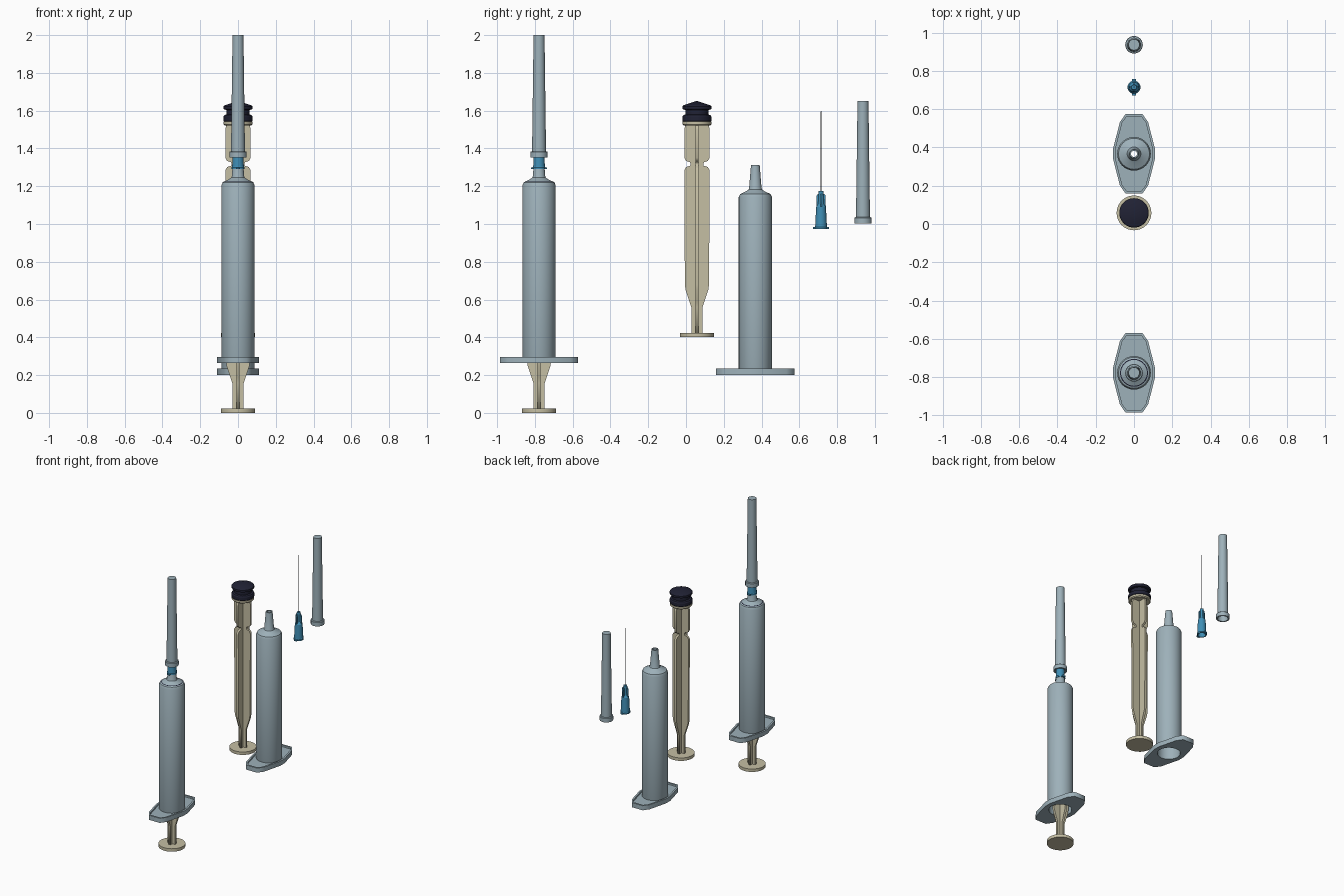
import bpy, bmesh
from math import cos, sin, pi, radians
from mathutils import Matrix

if "Cube" in bpy.data.objects:
    bpy.data.objects.remove(bpy.data.objects["Cube"])

SEG = 32


def material(name, rgb):
    m = bpy.data.materials.new(name)
    m.diffuse_color = (*rgb, 1)
    m.use_nodes = True
    m.node_tree.nodes["Principled BSDF"].inputs["Base Color"].default_value = m.diffuse_color
    return m


CLEAR = material("clear_plastic", (0.34, 0.44, 0.49))
BEIGE = material("plunger_plastic", (0.56, 0.52, 0.37))
RUBBER = material("black_rubber", (0.015, 0.016, 0.035))
BLUE = material("blue_plastic", (0.05, 0.27, 0.46))
STEEL = material("steel", (0.12, 0.12, 0.13))


def add(name, mesh, mat, y, smooth=False):
    mesh.materials.append(mat)
    ob = bpy.data.objects.new(name, mesh)
    bpy.context.collection.objects.link(ob)
    ob.location.y = y
    if smooth:
        bpy.ops.object.select_all(action='DESELECT')
        ob.select_set(True)
        bpy.context.view_layer.objects.active = ob
        bpy.ops.object.shade_smooth_by_angle(angle=radians(30))
    return ob


def lathe(name, profile, mat, y, seg=SEG):
    """Revolve a (radius, z) outline; the outline closes on itself."""
    bm = bmesh.new()
    rings = [[bm.verts.new((r * cos(2 * pi * i / seg), r * sin(2 * pi * i / seg), z))
              for i in range(seg)] for r, z in profile]
    for k, a in enumerate(rings):
        b = rings[(k + 1) % len(rings)]
        if profile[k][0] == 0 and profile[(k + 1) % len(rings)][0] == 0:
            continue
        for i in range(seg):
            j = (i + 1) % seg
            bm.faces.new((a[i], a[j], b[j], b[i]))
    bmesh.ops.remove_doubles(bm, verts=bm.verts, dist=1e-5)
    bmesh.ops.recalc_face_normals(bm, faces=bm.faces)
    me = bpy.data.meshes.new(name)
    bm.to_mesh(me)
    bm.free()
    return add(name, me, mat, y, True)


def plate(name, loops, thick, matrix, mat, y):
    """Flat plate from outlines; an inner outline becomes a hole."""
    cu = bpy.data.curves.new(name, 'CURVE')
    cu.dimensions = '2D'
    cu.fill_mode = 'BOTH'
    cu.extrude = thick / 2
    for pts in loops:
        s = cu.splines.new('POLY')
        s.points.add(len(pts) - 1)
        for p, (u, v) in zip(s.points, pts):
            p.co = (u, v, 0, 1)
        s.use_cyclic_u = True
    tmp = bpy.data.objects.new(name + "_curve", cu)
    bpy.context.collection.objects.link(tmp)
    dg = bpy.context.evaluated_depsgraph_get()
    me = bpy.data.meshes.new_from_object(tmp.evaluated_get(dg))
    bpy.data.objects.remove(tmp)
    me.transform(matrix)
    me.materials.clear()
    return add(name, me, mat, y)


def mirror_x(half):
    return half + [(-u, v) for u, v in reversed(half)]


def fins(name, half, thick, mat, y):
    """Two crossed upright plates."""
    up = Matrix.Rotation(pi / 2, 4, 'X')
    return [plate(f"{name}_{k}", [mirror_x(half)], thick,
                  Matrix.Rotation(k * pi / 2, 4, 'Z') @ up, mat, y) for k in (0, 1)]


# Barrel: hollow tube, shoulder and open tapered tip
YB = 0.367
barrel = [lathe("barrel_tube", [
    (0.088, 0.215), (0.088, 1.142), (0.081, 1.158), (0.048, 1.174), (0.036, 1.182),
    (0.033, 1.19), (0.023, 1.312), (0.016, 1.312), (0.020, 1.17), (0.072, 1.148),
    (0.078, 1.138), (0.078, 0.20), (0.083, 0.20)], CLEAR, YB)]


# Finger flange with a raised rim
def flange_outline(d):
    top = [(0.11 - d, 0.025), (0.074 - d, 0.165), (0.045 - d / 2, 0.207 - d)]
    right = [(x, -y) for x, y in reversed(top)] + top
    return mirror_x(right)


hole = [(0.08 * cos(2 * pi * i / SEG), 0.08 * sin(2 * pi * i / SEG)) for i in range(SEG)]
barrel += [
    plate("flange_plate", [flange_outline(0), hole], 0.022,
          Matrix.Translation((0, 0, 0.211)), CLEAR, YB),
    plate("flange_rim", [flange_outline(0), flange_outline(0.013)], 0.012,
          Matrix.Translation((0, 0, 0.228)), CLEAR, YB)]

# Plunger: thumb disc, crossed ribs with a waist, head disc
YP = 0.058
plunger = [
    lathe("thumb_disc", [(0, 0.402), (0.091, 0.402), (0.091, 0.424), (0, 0.424)], BEIGE, YP),
    lathe("plunger_head", [(0, 1.522), (0.07, 1.522), (0.076, 1.528), (0.076, 1.542),
                           (0, 1.542)], BEIGE, YP)]
plunger += fins("plunger_rib", [
    (0.03, 0.42), (0.03, 0.56), (0.04, 0.59), (0.06, 0.65), (0.064, 0.68), (0.067, 1.285),
    (0.057, 1.302), (0.036, 1.308), (0.033, 1.318), (0.038, 1.328), (0.057, 1.333),
    (0.067, 1.35), (0.067, 1.50), (0.062, 1.525)], 0.016, BEIGE, YP)

# Rubber stopper with two sealing rings and a conical end
plunger.append(lathe("rubber_stopper", [
    (0, 1.54), (0.072, 1.54), (0.077, 1.546), (0.077, 1.568), (0.072, 1.576), (0.06, 1.58),
    (0.06, 1.604), (0.074, 1.606), (0.077, 1.611), (0.077, 1.622), (0.072, 1.628),
    (0, 1.652)], RUBBER, YP))

# Needle hub: hollow socket, lugs, grip ribs and steel needle
YH = 0.715
needle = [lathe("hub_body", [
    (0.034, 0.973), (0.034, 0.983), (0.031, 0.987), (0.026, 1.09), (0.016, 1.105),
    (0.013, 1.175), (0, 1.175), (0, 1.08), (0.023, 1.08), (0.027, 0.973)], BLUE, YH)]
for s in (-1, 1):
    lug = [(-0.012, s * 0.029), (0.012, s * 0.029), (0.010, s * 0.043), (-0.010, s * 0.043)]
    needle.append(plate("hub_lug", [lug], 0.010, Matrix.Translation((0, 0, 0.978)), BLUE, YH))
needle += fins("hub_rib", [(0.02, 1.085), (0.025, 1.09), (0.024, 1.15), (0.016, 1.16)],
               0.008, BLUE, YH)
needle.append(lathe("needle", [(0, 1.15), (0.003, 1.15), (0.003, 1.59), (0, 1.602)],
                    STEEL, YH, 10))

# Needle cap: long hollow taper with a collar
YC = 0.937
cap = [lathe("needle_cap", [
    (0.046, 1.003), (0.046, 1.032), (0.043, 1.035), (0.037, 1.036), (0.029, 1.651),
    (0, 1.651), (0, 1.635), (0.022, 1.635), (0.031, 1.04), (0.036, 1.003)], CLEAR, YC)]

# Assembled syringe: the same parts moved onto one axis
for group, dz in ((barrel, 0.063), (plunger, -0.402), (needle, 0.317), (cap, 0.349)):
    for part in group:
        copy = part.copy()
        copy.name = "assembled_" + part.name
        copy.location = (0, -0.778, dz)
        bpy.context.collection.objects.link(copy)
